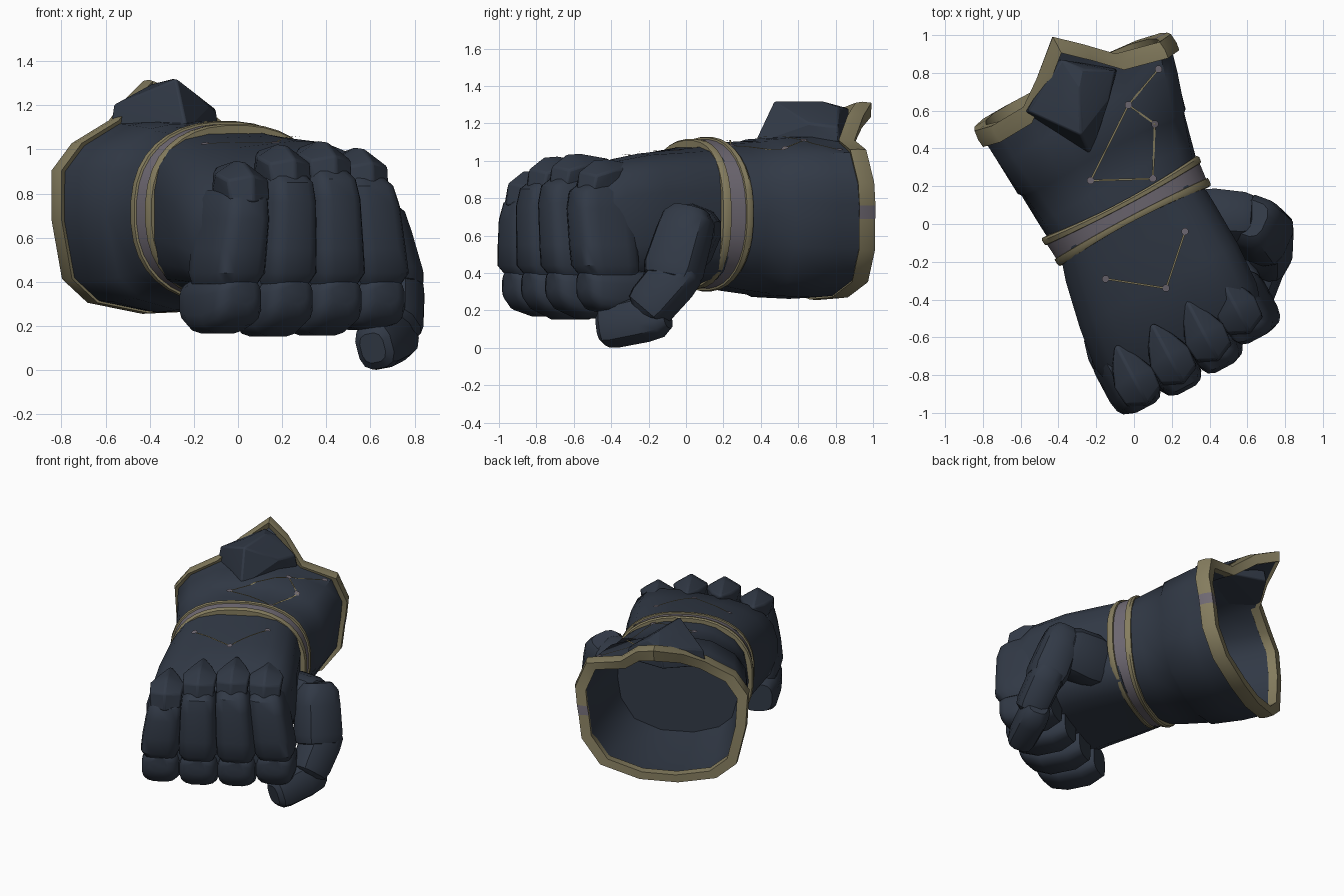
import bpy, bmesh, math
from mathutils import Vector, Matrix
from mathutils.bvhtree import BVHTree

if "Cube" in bpy.data.objects:
    bpy.data.objects.remove(bpy.data.objects["Cube"])

TURN = Matrix.Rotation(math.radians(28), 4, 'Z')   # arm frame: u across, v back along the arm


def material(name, rgb):
    m = bpy.data.materials.new(name)
    m.diffuse_color = (*rgb, 1)
    m.use_nodes = True
    m.node_tree.nodes["Principled BSDF"].inputs["Base Color"].default_value = m.diffuse_color
    return m


NAVY = material("dark_slate_leather", (0.031, 0.041, 0.061))
GOLD = material("dull_gold", (0.238, 0.207, 0.115))
GREY = material("mauve_grey", (0.16, 0.143, 0.172))


def finish(name, bm, mat, turn=True, angle=32, bevel=0, extra=None):
    bmesh.ops.recalc_face_normals(bm, faces=bm.faces[:])
    if turn:
        bm.transform(TURN)
    me = bpy.data.meshes.new(name)
    bm.to_mesh(me)
    bm.free()
    me.materials.append(mat)
    if extra:
        me.materials.append(extra)
    for p in me.polygons:
        p.use_smooth = True
    me.set_sharp_from_angle(angle=math.radians(angle))
    ob = bpy.data.objects.new(name, me)
    bpy.context.collection.objects.link(ob)
    if bevel:
        b = ob.modifiers.new("soft_edges", 'BEVEL')
        b.width, b.segments = bevel, 2
    return ob


def loft(name, rings, mat, wrap=False, rule=None, **kw):
    """Skin rings together; rule(ring, side) picks faces that take the extra material."""
    bm = bmesh.new()
    vr = [[bm.verts.new(p) for p in r] for r in rings]
    n = len(vr[0])
    pairs = list(zip(vr, vr[1:])) + ([(vr[-1], vr[0])] if wrap else [])
    for k, (a, b) in enumerate(pairs):
        for i in range(n):
            j = (i + 1) % n
            f = bm.faces.new((a[i], a[j], b[j], b[i]))
            if rule and rule(k, i):
                f.material_index = 1
    if not wrap:
        bm.faces.new(vr[0])
        bm.faces.new(vr[-1][::-1])
    return finish(name, bm, mat, **kw)


def hull(name, pts, mat, **kw):
    bm = bmesh.new()
    for p in pts:
        bm.verts.new(p)
    res = bmesh.ops.convex_hull(bm, input=bm.verts[:])
    loose = {v for v in res["geom_interior"] if isinstance(v, bmesh.types.BMVert)}
    bmesh.ops.delete(bm, geom=list(loose), context='VERTS')
    return finish(name, bm, mat, **kw)


def oval(a, e):
    c, s = math.cos(a), math.sin(a)
    return math.copysign(abs(c) ** e, c), math.copysign(abs(s) ** e, s)


def angles(n):
    return [2 * math.pi * (i + 0.5) / n for i in range(n)]


# ---- cuff outline (u, z, v); the first, second and last points form the peak
RIM = [(.085, 1.295, 1.065), (.21, 1.23, .95), (.33, 1.10, .83), (.56, 1.05, .775), (.63, .88, .785),
       (.617, .76, .80), (.605, .69, .805), (.585, .53, .815), (.46, .36, .84), (.2, .28, .86),
       (-.05, .27, .86), (-.3, .315, .86), (-.43, .42, .855), (-.49, .68, .84), (-.50, .90, .82),
       (-.41, 1.02, .80), (-.22, 1.12, .81), (-.09, 1.21, .91)]
CU, CZ = 0.06, 0.69


def sleeve_ring(t, scale=1.0, peak=False):
    ring = []
    for i, (u, z, v) in enumerate(RIM):
        if i in (0, 1, len(RIM) - 1) and not peak:
            z, v = 1.135, .83
        a = math.atan2((z - CZ) / .43, (u - CU) / .56)
        ex, ez = oval(a, .85)
        w = Vector((.43 * ex, .05, .715 + .375 * ez))
        p = w.lerp(Vector((u, v, z)), t)
        c = Vector((CU * t, p.y, .70))
        p = c + (p - c) * scale
        if z < .5:                                   # underside sags in the middle
            p.z -= .03 * math.sin(math.pi * min(t, 1))
        ring.append(p)
    return ring


def shifted(ring, dv):
    return [p + Vector((0, dv, 0)) for p in ring]


# Forearm sleeve: overlapping front section, hollow behind
sleeve = loft("forearm_sleeve", [
    sleeve_ring(0), sleeve_ring(.25), sleeve_ring(.46, .995), sleeve_ring(.48, 1.02),
    sleeve_ring(.75, 1.015), sleeve_ring(.92), sleeve_ring(1, 1, True), sleeve_ring(1, .91, True),
    sleeve_ring(.75, .92), sleeve_ring(.25, .9)], NAVY, angle=50)

# Gold trim round the cuff opening, with a small grey clasp on the thumb side
outer, inner = sleeve_ring(1, 1.025, True), sleeve_ring(1, .9, True)
loft("cuff_trim", [shifted(outer, -.085), shifted(sleeve_ring(1, 1.035, True), -.04),
                   shifted(outer, .012), shifted(inner, .012), shifted(inner, -.05)],
     GOLD, wrap=True, angle=40, extra=GREY, rule=lambda k, i: i == 5 and k < 3)

# Raised peaked plate on top of the cuff
hull("cuff_peak_plate", [
    (-.42, .87, 1.13), (-.58, .59, 1.09), (-.23, .365, 1.09), (-.09, .82, 1.10),
    (-.565, .60, 1.2), (-.50, .69, 1.22), (-.385, .87, 1.28), (-.39, .62, 1.295),
    (-.28, .47, 1.32), (-.27, .82, 1.285), (-.29, .72, 1.32), (-.10, .81, 1.18),
    (-.13, .66, 1.2), (-.24, .38, 1.13)],
    NAVY, turn=False, angle=25, bevel=.01)


# Wrist band: grey strap between two raised gold edges, wider at the sides
def band_ring(f, grow):
    ring = []
    for a in angles(36):
        x, z = oval(a, .85)
        ring.append(Vector(((.435 + grow) * x, .075 + f * (.06 + .028 * x * x),
                            .715 + (.376 + grow) * z)))
    return ring


loft("wrist_band", [band_ring(f, g) for f, g in [
    (-1, -.03), (-1, .018), (-.8, .026), (-.5, .026), (-.47, .016),
    (.5, .024), (.53, .034), (.85, .038), (1, .03), (1, -.03)]],
    GOLD, wrap=True, angle=40, extra=GREY, rule=lambda k, i: k == 4)

# Back of hand and palm
hand_rings = []
for v, u0, u1, zc, hz, tilt in [(.05, -.42, .42, .71, .37, 0), (-.1, -.465, .43, .70, .36, .04),
                                (-.35, -.515, .44, .68, .35, .10), (-.58, -.545, .43, .64, .34, .15),
                                (-.75, -.50, .38, .60, .27, .12)]:
    ring = []
    for a in angles(20):
        x, z = oval(a, .62)
        u = (u0 + u1) / 2 + (u1 - u0) / 2 * x
        ring.append(Vector((u, v, zc + hz * z + (tilt * u if z > 0 else 0))))
    hand_rings.append(ring)
hand = loft("hand", hand_rings, NAVY, angle=35)

# Four curled fingers: pointed knuckle, front section, folded section
FINGERS = [("little", -.385, -.425, -.88, -.70, .95, .165), ("ring", -.165, -.17, -.90, -.69, 1.025, .15),
           ("middle", .055, .085, -.89, -.67, 1.04, .155), ("index", .27, .335, -.835, -.62, 1.01, .18)]
for name, ut, ub, vf, vk, zt, zb in FINGERS:
    k = Vector((ut, vk, zt))
    hull(name + "_knuckle", [k + Vector(p) for p in [
        (0, .19, -.03), (0, 0, 0), (0, -.08, -.005), (-.065, .09, -.05), (.065, .09, -.05),
        (-.115, -.02, -.06), (.115, -.02, -.06), (-.105, -.12, -.09), (.105, -.12, -.09),
        (0, -.17, -.07), (0, -.185, -.19), (-.10, -.14, -.18), (.10, -.14, -.18),
        (-.08, .08, -.17), (.08, .08, -.17)]], NAVY, angle=28, bevel=.012)

    top = zt - .145
    rows = [(top + .01, 0, .09, .06), (top - .03, .1, .113, .01), (top - .12, .35, .122, -.01),
            (.55, .75, .13, -.005), (.44, 1, .132, .0), (.39, 1, .11, .04)]
    rings = []
    for z, t, hu, back in rows:
        uc, front = ut + (ub - ut) * t, vf + back
        hv = (-.5 - front) / 2
        rings.append([Vector((uc + hu * x, (front - .5) / 2 + hv * y, z))
                      for x, y in (oval(a, .5) for a in angles(16))])
    loft(name + "_front_section", rings, NAVY, angle=38)

    # upper edge stays under the front section while the underside rounds away
    rings = []
    for v, hu, lo, hi in [(vf + .03, .06, .30, .40), (vf + .045, .10, .25, .41), (vf + .09, .124, .20, .42),
                          (vf + .2, .13, zb, .42), (-.52, .127, zb, .42), (-.42, .10, zb + .04, .40)]:
        rings.append([Vector((ub + hu * x, v, (lo + hi) / 2 + (hi - lo) / 2 * z))
                      for x, z in (oval(a, .65) for a in angles(16))])
    loft(name + "_folded_section", rings, NAVY, angle=45)


# Thumb: overlapping armoured segments hanging down the side
def limb(name, a, b, ra, rb):
    a, b = Vector(a), Vector(b)
    d = (b - a).normalized()
    s = d.cross(Vector((1, -.4, .2))).normalized()
    t = d.cross(s)
    rings = []
    for f, r in [(0, ra * .65), (.12, ra * .93), (.35, ra), (.8, rb), (.93, rb * .9), (1, rb * .6)]:
        c = a.lerp(b, f)
        rings.append([c + s * (r * x) + t * (r * .85 * y)
                      for x, y in (oval(q, .7) for q in angles(12))])
    loft(name, rings, NAVY, turn=False, angle=35)


limb("thumb_root", (.30, .03, .58), (.65, .01, .60), .18, .17)
limb("thumb_middle", (.62, .03, .74), (.715, -.09, .34), .15, .16)
limb("thumb_knuckle", (.72, .01, .46), (.72, -.23, .18), .135, .13)
limb("thumb_tip", (.74, -.10, .18), (.61, -.46, .10), .12, .115)


# Star pattern: thin lines and dots laid on the surface
def pattern(name, ob, pts, links):
    bm = bmesh.new()
    bm.from_mesh(ob.data)
    bmesh.ops.triangulate(bm, faces=bm.faces[:])
    tree = BVHTree.FromBMesh(bm)
    bm.free()

    def drop(x, y):
        hit = tree.ray_cast(Vector((x, y, 3)), Vector((0, 0, -1)))[0]
        return Vector((x, y, (hit.z if hit else 1.0) + .009))
    bm = bmesh.new()
    for i, j in links:
        a, b = Vector(pts[i]), Vector(pts[j])
        side = (b - a).orthogonal().normalized() * .005
        prev = None
        for s in range(25):
            c = a.lerp(b, s / 24)
            cur = [bm.verts.new(drop(*(c + side))), bm.verts.new(drop(*(c - side)))]
            if prev:
                bm.faces.new((prev[0], prev[1], cur[1], cur[0]))
            prev = cur
    finish(name + "_lines", bm, GOLD, turn=False)
    bm = bmesh.new()
    for x, y in pts:
        bm.faces.new([bm.verts.new(drop(x + .02 * math.cos(a), y + .02 * math.sin(a)) + Vector((0, 0, .003)))
                      for a in angles(8)])
    finish(name + "_dots", bm, GREY, turn=False)


pattern("sleeve_stars", sleeve, [(.13, .82), (-.03, .63), (.11, .53), (.10, .24), (-.23, .23)],
        [(0, 1), (1, 2), (2, 3), (3, 4), (4, 1)])
pattern("hand_stars", hand, [(.27, -.04), (.17, -.34), (-.15, -.29)], [(0, 1), (1, 2)])
